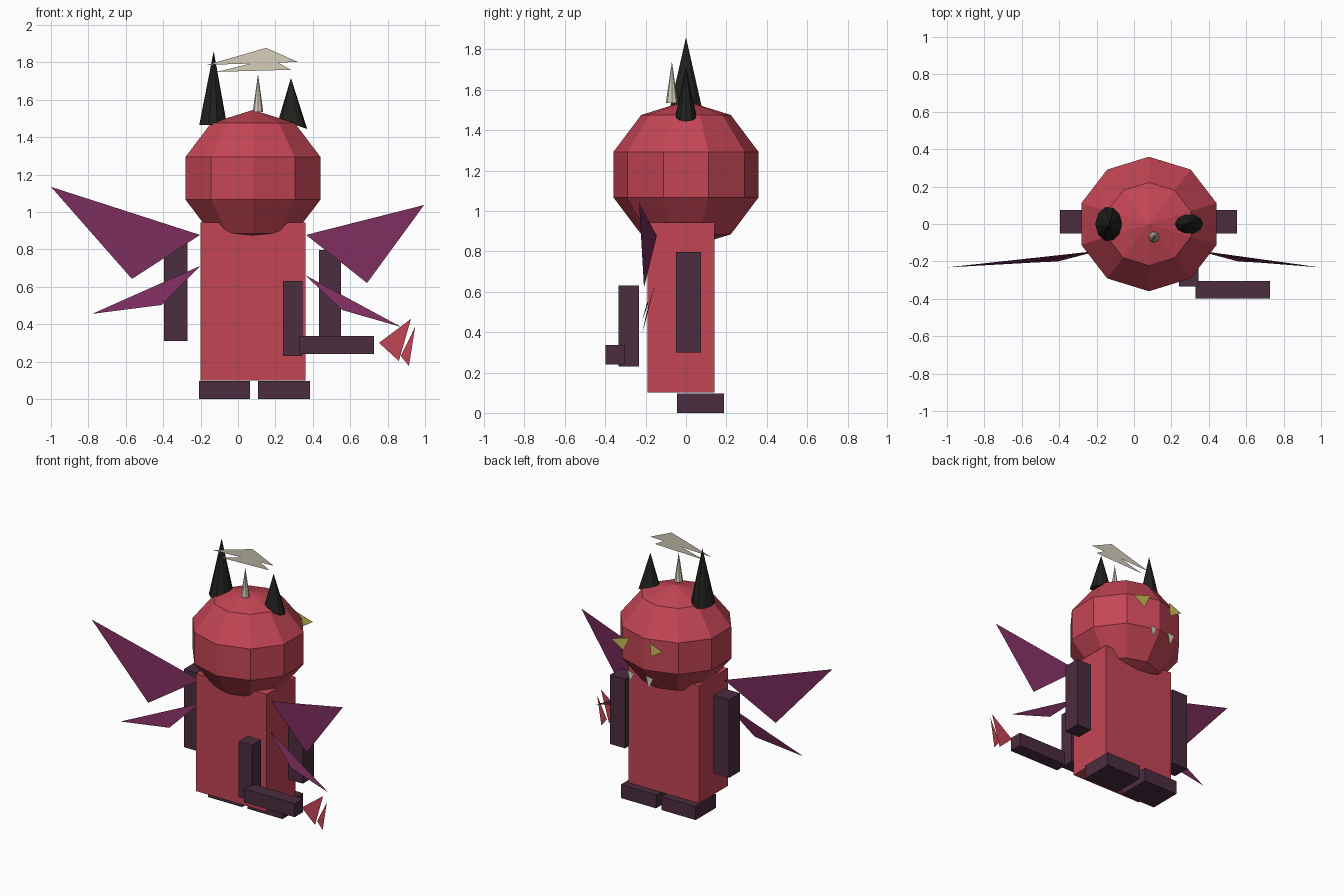
import bpy
from math import cos, sin, pi

if "Cube" in bpy.data.objects:
    bpy.data.objects.remove(bpy.data.objects["Cube"])


def material(name, rgb):
    m = bpy.data.materials.new(name)
    m.diffuse_color = (*rgb, 1)
    m.use_nodes = True
    m.node_tree.nodes["Principled BSDF"].inputs["Base Color"].default_value = m.diffuse_color
    return m


RED = material("red", (0.55, 0.06, 0.09))
PLUM = material("dark_plum", (0.07, 0.026, 0.05))
PURPLE = material("purple", (0.2, 0.026, 0.11))
BLACK = material("black", (0.015, 0.015, 0.013))
BONE = material("bone", (0.68, 0.62, 0.5))
YELLOW = material("yellow", (0.6, 0.5, 0.1))


def mesh(name, verts, faces, mat):
    me = bpy.data.meshes.new(name)
    me.from_pydata(verts, [], faces)
    me.materials.append(mat)
    ob = bpy.data.objects.new(name, me)
    bpy.context.collection.objects.link(ob)
    return ob


def box(name, x, y, z, mat):
    """Box from (min, max) ranges on each axis."""
    bpy.ops.mesh.primitive_cube_add(
        size=1, location=[sum(r) / 2 for r in (x, y, z)])
    ob = bpy.context.object
    ob.scale = [r[1] - r[0] for r in (x, y, z)]
    ob.name = name
    ob.data.materials.append(mat)


def spike(name, base, rx, ry, apex, mat, slope=0, n=8):
    """Cone with an oval base whose height may slope along x."""
    bx, by, bz = base
    ring = []
    for i in range(n):
        a = 2 * pi * i / n
        dx = rx * cos(a)
        ring.append((bx + dx, by + ry * sin(a), bz + slope * dx))
    faces = [(i, (i + 1) % n, n) for i in range(n)]
    mesh(name, ring + [apex], faces + [tuple(reversed(range(n)))], mat)


def panel(name, mat, *polys):
    """Flat sheets, each a list of points."""
    verts, faces = [], []
    for p in polys:
        faces.append(tuple(range(len(verts), len(verts) + len(p))))
        verts += p
    mesh(name, verts, faces, mat)


def flat(y, *xz):
    return [(x, y, z) for x, z in xz]


# Head: ten-sided faceted ball
bpy.ops.mesh.primitive_uv_sphere_add(segments=10, ring_count=5, radius=1,
                                     location=(0.08, 0, 1.18))
head = bpy.context.object
head.name = "head"
head.scale = (0.40, 0.378, 0.365)
head.data.materials.append(RED)

# Body, arms and feet
box("body", (-0.2, 0.36), (-0.19, 0.14), (0.1, 0.943), RED)
box("left_arm", (-0.395, -0.27), (-0.05, 0.074), (0.31, 0.87), PLUM)
box("right_arm", (0.433, 0.55), (-0.05, 0.074), (0.3, 0.797), PLUM)
box("left_foot", (-0.208, 0.064), (-0.045, 0.188), (0, 0.097), PLUM)
box("right_foot", (0.107, 0.385), (-0.045, 0.188), (0, 0.097), PLUM)

# Tail with arrow tip
box("tail_base", (0.24, 0.345), (-0.335, -0.232), (0.23, 0.63), PLUM)
box("tail_end", (0.328, 0.728), (-0.398, -0.304), (0.24, 0.337), PLUM)
panel("tail_tip", RED,
      flat(-0.355, (0.754, 0.30), (0.86, 0.203), (0.925, 0.428)),
      flat(-0.345, (0.87, 0.23), (0.914, 0.176), (0.947, 0.385)))

# Horns
spike("left_horn", (-0.133, 0, 1.465), 0.074, 0.094, (-0.13, 0, 1.86), BLACK, n=10)
spike("right_horn", (0.294, 0, 1.47), 0.076, 0.053, (0.283, 0, 1.717), BLACK, -0.355, 10)
spike("small_horn", (0.107, -0.07, 1.535), 0.028, 0.03, (0.107, -0.07, 1.74), BONE)

# Broken halo
panel("halo", BONE,
      flat(-0.05, (-0.166, 1.786), (0.32, 1.802), (0.15, 1.877)),
      flat(-0.05, (-0.112, 1.749), (0.283, 1.76), (0.208, 1.802), (0.08, 1.797)))

# Wings: an upper and lower sheet on each side
panel("left_wing", PURPLE,
      [(-0.203, -0.145, 0.877), (-1.0, -0.232, 1.134), (-0.567, -0.208, 0.642)],
      [(-0.203, -0.147, 0.711), (-0.78, -0.218, 0.455), (-0.406, -0.2, 0.503)])
panel("right_wing", PURPLE,
      [(0.364, -0.145, 0.877), (0.69, -0.208, 0.62), (0.995, -0.232, 1.037)],
      [(0.358, -0.147, 0.663), (0.556, -0.2, 0.476), (0.872, -0.218, 0.385)])

# Eyes and fangs float just off the face
panel("eyes", YELLOW,
      flat(0.383, (0.326, 1.235), (0.18, 1.28), (0.23, 1.173)),
      flat(0.383, (0.02, 1.287), (-0.085, 1.245), (0.01, 1.19)))
panel("fangs", BONE,
      flat(0.395, (0.19, 1.05), (0.134, 1.04), (0.17, 0.97)),
      flat(0.395, (0.043, 1.05), (-0.016, 1.04), (0.02, 0.955)))
